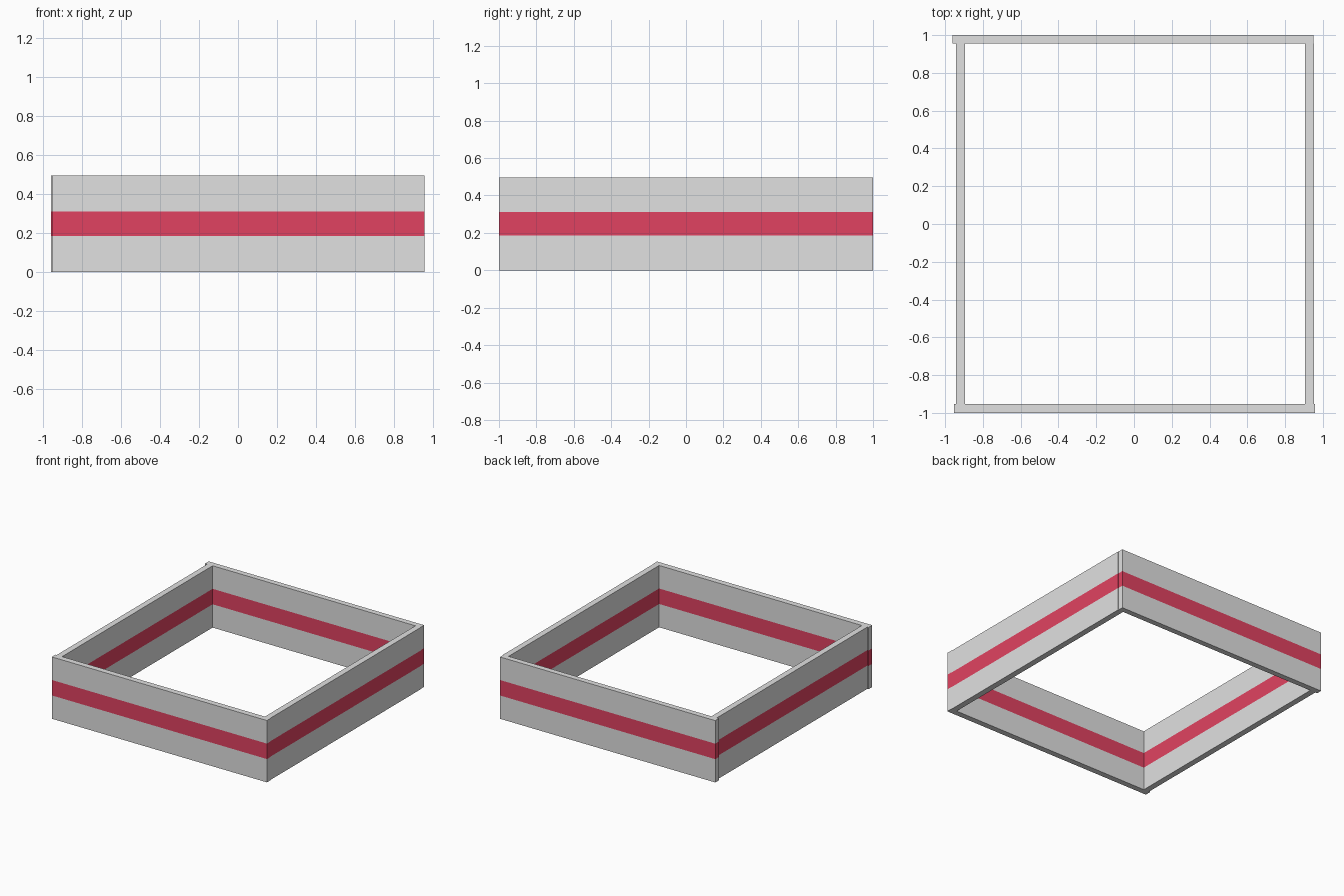
import bpy, bmesh

if "Cube" in bpy.data.objects:
    bpy.data.objects.remove(bpy.data.objects["Cube"])


def material(name, rgb):
    m = bpy.data.materials.new(name)
    m.diffuse_color = (*rgb, 1.0)
    m.use_nodes = True
    m.node_tree.nodes["Principled BSDF"].inputs["Base Color"].default_value = m.diffuse_color
    return m


grey = material("light_grey", (0.75, 0.75, 0.75))
red = material("crimson_red", (0.75, 0.055, 0.12))

HEIGHT = 0.496
STRIPE_LOW, STRIPE_HIGH = 0.187, 0.311


def wall(name, x0, x1, y0, y1):
    """Upright panel with a red band cut all the way round it."""
    bm = bmesh.new()
    bmesh.ops.create_cube(bm, size=1.0)
    for v in bm.verts:
        v.co.x = x1 if v.co.x > 0 else x0
        v.co.y = y1 if v.co.y > 0 else y0
        v.co.z = HEIGHT if v.co.z > 0 else 0.0
    for z in (STRIPE_LOW, STRIPE_HIGH):
        bmesh.ops.bisect_plane(bm, geom=bm.verts[:] + bm.edges[:] + bm.faces[:],
                               plane_co=(0, 0, z), plane_no=(0, 0, 1))
    bmesh.ops.recalc_face_normals(bm, faces=bm.faces[:])
    # colour by height
    for f in bm.faces:
        f.material_index = int(STRIPE_LOW < f.calc_center_median().z < STRIPE_HIGH)
    mesh = bpy.data.meshes.new(name)
    bm.to_mesh(mesh)
    bm.free()
    mesh.materials.append(grey)
    mesh.materials.append(red)
    obj = bpy.data.objects.new(name, mesh)
    bpy.context.collection.objects.link(obj)


# front and back panels run past the side panels at the left corners
wall("front_wall", -0.953, 0.957, -1.0, -0.953)
wall("back_wall", -0.96, 0.951, 0.955, 1.0)
# side panels sit between them
wall("left_wall", -0.942, -0.894, -0.953, 0.955)
wall("right_wall", 0.906, 0.954, -0.953, 0.955)
